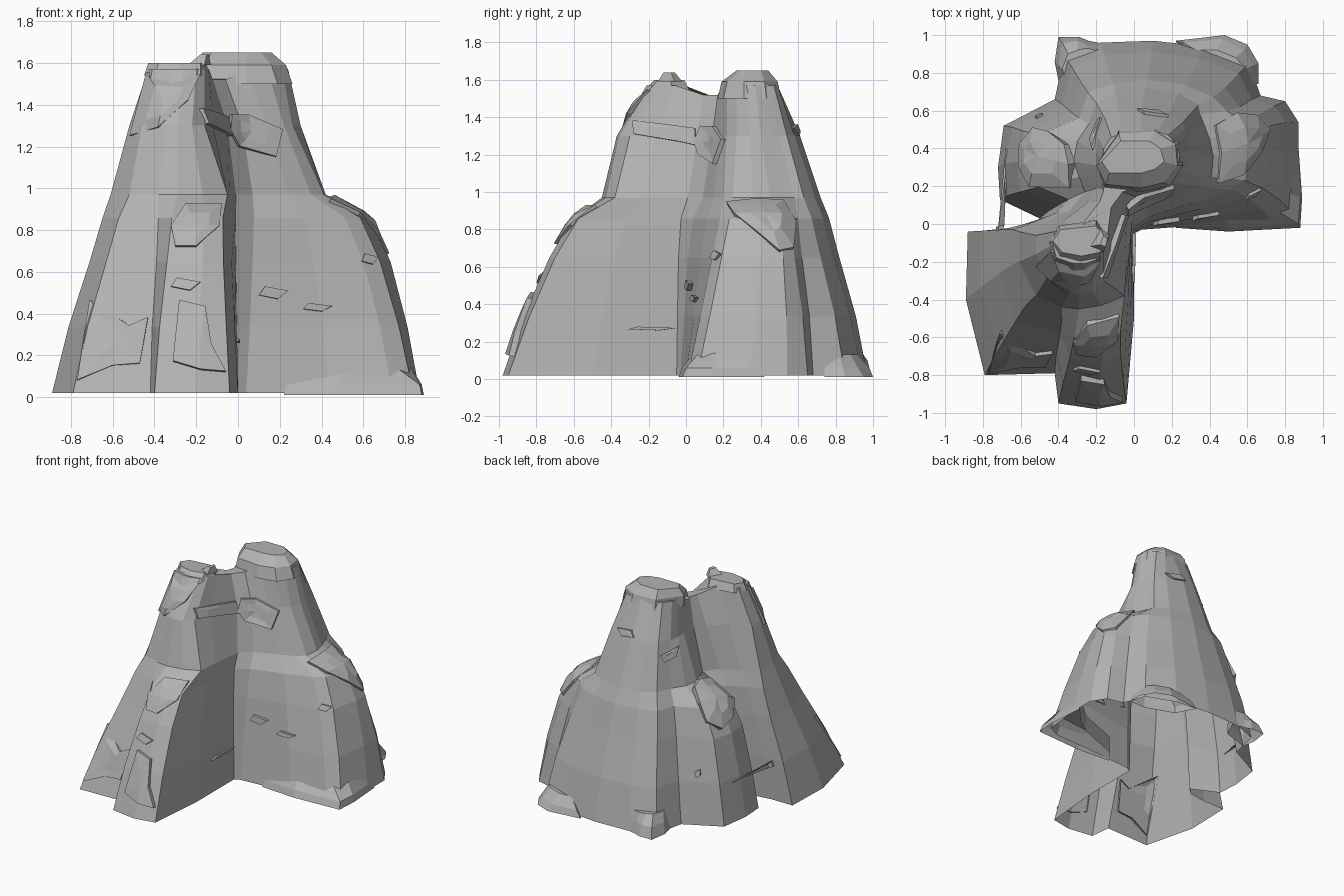
import bpy
from mathutils import Vector
from mathutils.bvhtree import BVHTree

cube = bpy.data.objects.get("Cube")
if cube:
    bpy.data.objects.remove(cube)

stone = bpy.data.materials.new("grey_stone")
stone.use_nodes = True
COLOUR = (0.45, 0.45, 0.45, 1)
stone.diffuse_color = COLOUR
stone.node_tree.nodes["Principled BSDF"].inputs["Base Color"].default_value = COLOUR


def make(name, verts, faces):
    mesh = bpy.data.meshes.new(name)
    mesh.from_pydata(verts, [], faces)
    mesh.materials.append(stone)
    obj = bpy.data.objects.new(name, mesh)
    bpy.context.collection.objects.link(obj)
    return obj


def ring(outline, z):
    return [Vector((x / 100, y / 100, z)) for x, y in outline]


def loft(rings):
    """Side walls through the rings and a lid on the last one, open underneath."""
    n = len(rings[0])
    verts = [p for r in rings for p in r]
    faces = [(k * n + i, k * n + (i + 1) % n, (k + 1) * n + (i + 1) % n, (k + 1) * n + i)
             for k in range(len(rings) - 1) for i in range(n)]
    faces.append(tuple(range(len(verts) - n, len(verts))))
    return verts, faces


# Plan outlines in hundredths, counterclockwise from the inner front corner
GROUND = [(0, -5), (4, -3), (44, 0), (74, 1), (84, 6), (87, 34), (87, 54), (80, 65),
          (67, 68), (61, 85), (38, 94), (10, 97), (-18, 96), (-37, 89), (-42, 66),
          (-69, 52), (-72, 30), (-71, 13), (-50, 3), (-56, -2), (-70, -4), (-88, -4),
          (-89, -40), (-79, -80), (-42, -79), (-40, -95), (-20, -98), (-4, -95), (0, -50)]
WAIST = [(-1, -4), (7, 1), (36, 8), (60, 14), (68, 19), (73, 40), (72, 52), (66, 58),
         (56, 62), (48, 72), (30, 79), (8, 82), (-13, 80), (-28, 75), (-33, 59),
         (-58, 49), (-62, 33), (-60, 17), (-40, 10), (-46, 4), (-58, 0), (-70, -3),
         (-71, -26), (-63, -52), (-39, -57), (-34, -71), (-17, -73), (-7, -70), (-3, -38)]
CHEST = [(-1, 1), (7, 9), (24, 15), (35, 20), (41, 25), (42, 36), (40, 45), (37, 53),
         (35, 58), (34, 63), (24, 69), (6, 72), (-10, 70), (-20, 64), (-24, 53),
         (-30, 44), (-32, 33), (-29, 25), (-26, 17), (-34, 7), (-47, 1), (-61, -4),
         (-61, -20), (-52, -38), (-38, -44), (-29, -45), (-17, -43), (-5, -38), (-4, -22)]
NECK = [(-5, 6), (2, 14), (14, 18), (22, 22), (26, 27), (30, 34), (30, 40), (28, 46),
        (27, 50), (26, 54), (18, 58), (4, 61), (-8, 59), (-15, 55), (-19, 46),
        (-20, 38), (-20, 31), (-20, 25), (-20, 19), (-25, 11), (-38, 1), (-52, -6),
        (-52, -16), (-46, -28), (-34, -36), (-29, -37), (-22, -36), (-16, -30), (-12, -16)]
CREST = [(-12, 9), (-6, 17), (4, 20), (14, 22), (21, 27), (24, 33), (24, 37), (22, 42),
         (20, 45), (18, 47), (12, 49), (4, 49), (-6, 48), (-12, 46), (-16, 40),
         (-17, 34), (-17, 28), (-17, 23), (-16, 18), (-18, 12), (-28, -1), (-42, -4),
         (-43, -11), (-41, -18), (-32, -21), (-26, -21), (-20, -19), (-16, -14), (-14, -6)]

# Hollow mountain shell: the lower slopes bulge, then step in at the shoulders
ground, waist, chest = ring(GROUND, 0.02), ring(WAIST, 0.65), ring(CHEST, 0.97)
middle = [g.lerp(w, 0.5) for g, w in zip(ground, waist)]
for p in middle:
    p.x *= 1.015
    p.y *= 1.015
shoulder = [(w + (w - g) * 0.28).lerp(c, 0.22) for g, w, c in zip(ground, waist, chest)]
crest = ring(CREST, 1.57)
for p in crest:
    if -0.2 < p.x < -0.04 and 0 < p.y < 0.25:
        p.z = 1.52
verts, faces = loft([ground, middle, waist, shoulder, chest, ring(NECK, 1.3), crest])
make("mountain_shell", verts, faces)
tree = BVHTree.FromPolygons(verts, faces)


def block(name, *layers):
    """Solid rock lofted through (outline, height) layers."""
    make(name, *loft([ring(outline, z) for outline, z in layers]))


# Domed cap draped over the main peak
block("main_peak_cap",
      ([(-19, 30), (-16, 19), (4, 17), (19, 20), (26, 31), (24, 43), (12, 51), (-8, 50)], 1.5),
      ([(-20, 31), (-15, 21), (4, 19), (16, 22), (23, 31), (22, 42), (11, 49), (-8, 48)], 1.59),
      ([(-17, 33), (-13, 27), (4, 27), (11, 29), (16, 33), (14, 40), (8, 44), (-7, 44)], 1.65))
# Wedge on the front peak
block("front_peak_cap",
      ([(-45, -10), (-40, -19), (-28, -22), (-18, -20), (-14, -8), (-20, 2), (-40, -1)], 1.54),
      ([(-43, -9), (-38, -15), (-28, -17), (-18, -15), (-15, -8), (-20, -1), (-39, -3)], 1.6))
block("front_peak_tip", ([(-24, -12), (-16, -15), (-13, -6), (-18, -2)], 1.59),
      ([(-18, -11), (-15, -12), (-14, -8), (-16, -6)], 1.64))

# Ledges lying along the foot of the slopes
block("left_base_ledge",
      ([(22, -2), (50, -4), (88, -2), (89, 14), (87, 42), (76, 30), (62, 20), (30, 8)], 0.01),
      ([(23, -1), (50, -2), (87, 0), (88, 14), (86, 40), (76, 32), (62, 20), (30, 8)], 0.06),
      ([(25, 1), (48, 4), (76, 7), (83, 16), (83, 40), (76, 32), (62, 20), (30, 8)], 0.14))
block("back_left_base_ledge",
      ([(66, 74), (66, 85), (60, 95), (48, 100), (22, 97), (30, 82), (52, 74)], 0.01),
      ([(64, 74), (63, 84), (58, 92), (47, 98), (26, 96), (30, 82), (52, 74)], 0.06),
      ([(61, 74), (59, 82), (54, 88), (44, 92), (33, 92), (34, 82), (52, 74)], 0.13))
block("back_right_base_ledge",
      ([(-14, 95), (-24, 97), (-29, 99), (-40, 99), (-42, 86), (-40, 76), (-20, 82)], 0.02),
      ([(-17, 94), (-25, 95), (-30, 97), (-38, 96), (-40, 84), (-38, 76), (-20, 82)], 0.1),
      ([(-20, 92), (-25, 93), (-30, 92), (-35, 90), (-38, 82), (-36, 76), (-22, 82)], 0.17))

# Each side: how a flat outline point becomes a ray start, and the ray direction
SIDES = {
    "front": (lambda a, b: Vector((a, -3, b)), Vector((0, 1, 0))),
    "back": (lambda a, b: Vector((a, 3, b)), Vector((0, -1, 0))),
    "left": (lambda a, b: Vector((3, a, b)), Vector((-1, 0, 0))),
    "left_slope": (lambda a, b: Vector((3, a, b + 2.5)), Vector((-1, 0, -1)).normalized()),
    "right_slope": (lambda a, b: Vector((-3, a, b + 2.5)), Vector((1, 0, -1)).normalized()),
}


def slab(name, side, outline, thick=0.025):
    """Thin rock plate that follows the shell."""
    start, aim = SIDES[side]
    m = len(outline)
    mid = sum((Vector(p) for p in outline), Vector((0, 0))) / m
    points = [Vector(p) for p in outline] + [mid.lerp(Vector(p), 0.55) for p in outline] + [mid]
    outer, rim = [], []
    for a, b in points:
        hit, normal = tree.ray_cast(start(a, b), aim)[:2]
        if hit is None:
            hit, normal = tree.find_nearest(start(a, b) + aim * 2.6)[:2]
        if normal.dot(aim) > 0:
            normal = -normal
        lift = (normal - aim).normalized()
        outer.append(hit + lift * thick)
        rim.append(hit - lift * 0.01)
    fs = []
    for i in range(m):
        j = (i + 1) % m
        fs += [(i, j, m + j, m + i), (m + i, m + j, 2 * m), (i, 2 * m + 1 + i, 2 * m + 1 + j, j)]
    make(name, outer + rim[:m], fs)


# Plates draped over the shoulders
slab("left_shoulder_cap", "left_slope",
     [(.22, 1.0), (.26, .8), (.38, .62), (.5, .47), (.57, .55), (.58, .8), (.52, 1.02), (.38, 1.0)], .02)
slab("right_shoulder_cap", "right_slope",
     [(.2, 1.1), (.2, .8), (.3, .66), (.42, .62), (.49, .75), (.48, .95), (.42, 1.1), (.32, 1.16)], .04)

# Plates on the front
slab("front_peak_plate", "front", [(-.51, 1.25), (-.38, 1.29), (-.24, 1.42), (-.19, 1.54), (-.43, 1.55)], .02)
slab("recess_plate", "front", [(-.04, 1.27), (0, 1.2), (.18, 1.15), (.21, 1.28), (.05, 1.35), (-.04, 1.35)])
slab("rib_plate", "front", [(-.3, .72), (-.2, .72), (-.09, .82), (-.08, .92), (-.25, .92), (-.32, .82)], .02)
slab("toe_plate", "front", [(-.77, .08), (-.6, .15), (-.47, .16), (-.43, .38), (-.52, .34), (-.7, .46)], .02)
slab("rib_foot_plate", "front", [(-.31, .17), (-.18, .13), (-.06, .12), (-.13, .25), (-.16, .43), (-.28, .46)], .03)

# Strap across the inner wall below the front peak
slab("inner_wall_strap", "left", [(-.28, 1.31), (-.04, 1.27), (.05, 1.25), (.05, 1.34), (-.1, 1.36), (-.28, 1.38)], .02)

# Small stone chips: side, centre and half size
CHIPS = [("front", -.25, .54, .07, .03), ("front", .17, .5, .07, .03), ("front", .38, .43, .07, .02),
         ("front", .63, .66, .04, .025), ("left", -.18, .27, .13, .01), ("back", .1, 1.33, .08, .03),
         ("back", -.2, 1.2, .03, .04), ("back", -.5, .4, .02, .03), ("back", -.7, .3, .03, .03)]
for side, a, b, w, h in CHIPS:
    slab("stone_chip", side, [(a - w, b - h * .4), (a + w * .3, b - h), (a + w, b + h * .3), (a - w * .6, b + h)], .015)
